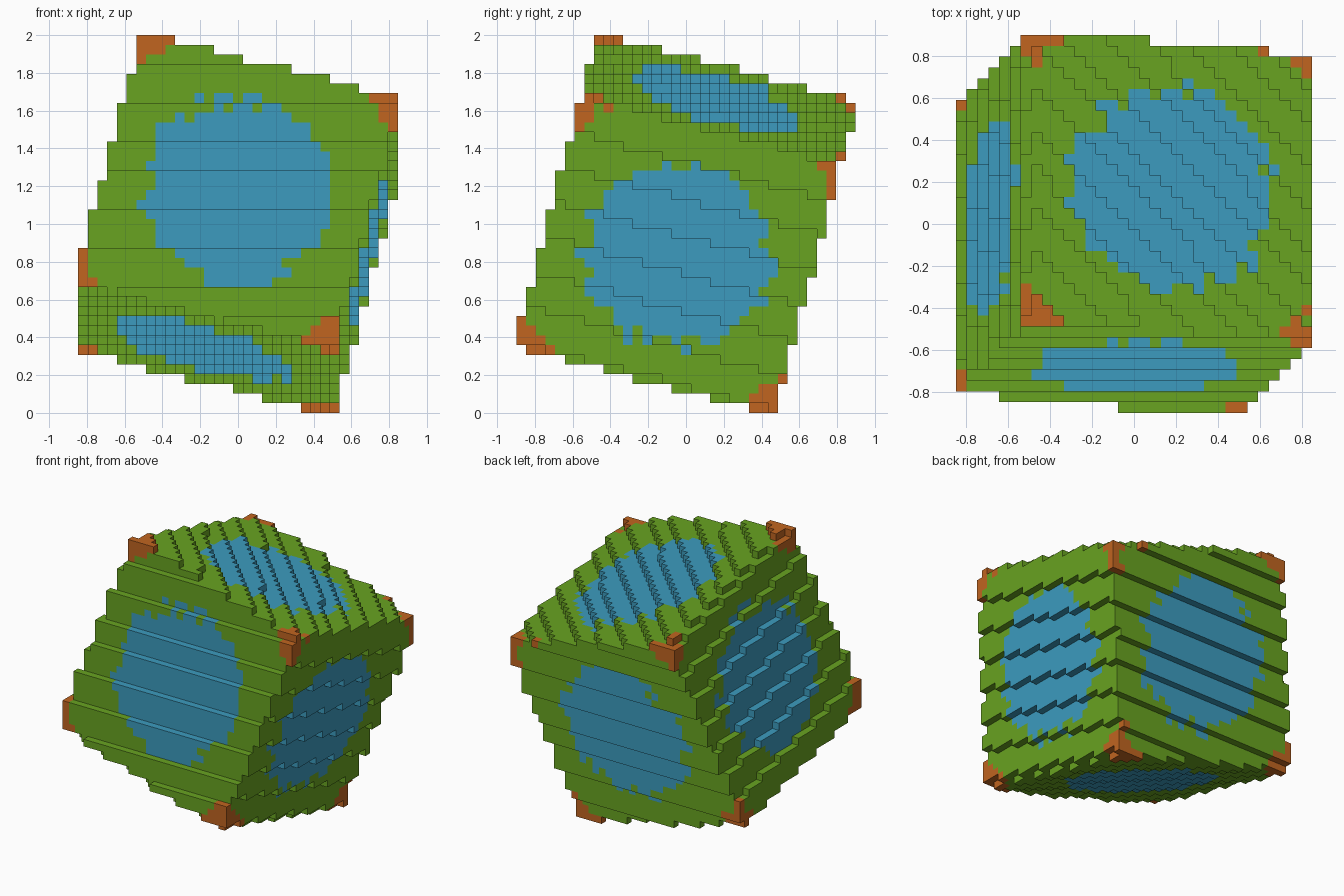
import bpy
import bmesh
import math
import random
from itertools import product
from mathutils import Matrix, Vector

# Default cube removal
old = bpy.data.objects.get("Cube")
if old:
    bpy.data.objects.remove(old, do_unlink=True)

random.seed(4)
BLOCK = 2 / 39            # edge length of one block
HALF = 13.86              # half side of the tilted cube, in blocks
REACH = range(-21, 22)
tilt = Matrix.Rotation(math.radians(-15), 3, 'X') @ Matrix.Rotation(math.radians(15), 3, 'Y')
to_local = tilt.transposed()


def make_material(name, colour):
    mat = bpy.data.materials.new(name)
    mat.use_nodes = True
    rgba = (*colour, 1.0)
    mat.diffuse_color = rgba
    mat.node_tree.nodes["Principled BSDF"].inputs["Base Color"].default_value = rgba
    return mat


materials = [
    make_material("water_blue", (0.045, 0.33, 0.52)),
    make_material("grass_green", (0.14, 0.367, 0.015)),
    make_material("rock_orange", (0.533, 0.13, 0.0144)),
]
WATER, GRASS, ROCK = range(3)


def is_solid(cell):
    return max(abs(c) for c in to_local @ Vector(cell)) <= HALF


def terrain(cell):
    """Water at the middle of each side, rock at the corners, grass between."""
    height = Vector(cell).length + random.uniform(-0.45, 0.45)
    if height < 16.5:
        return WATER
    return ROCK if height > 21.6 else GRASS


# Blocks filling the tilted cube
solid = {cell for cell in product(REACH, repeat=3) if is_solid(cell)}

# Outer skin: one square wherever a block meets empty space
bm = bmesh.new()
corners = {}


def corner(point):
    if point not in corners:
        corners[point] = bm.verts.new(Vector(point) * BLOCK + Vector((0, 0, 1)))
    return corners[point]


for cell in sorted(solid):
    exposed = []
    for axis, sign in product(range(3), (-1, 1)):
        neighbour = list(cell)
        neighbour[axis] += sign
        if tuple(neighbour) not in solid:
            exposed.append((axis, sign))
    if not exposed:
        continue
    kind = terrain(cell)
    for axis, sign in exposed:
        loop = []
        for u, v in ((-1, -1), (1, -1), (1, 1), (-1, 1)):
            point = list(cell)
            point[axis] += sign / 2
            point[(axis + 1) % 3] += u / 2
            point[(axis + 2) % 3] += v / 2
            loop.append(corner(tuple(point)))
        face = bm.faces.new(loop if sign > 0 else loop[::-1])
        face.material_index = kind

mesh = bpy.data.meshes.new("block_planet")
bm.to_mesh(mesh)
bm.free()
for mat in materials:
    mesh.materials.append(mat)
planet = bpy.data.objects.new("block_planet", mesh)
bpy.context.collection.objects.link(planet)
